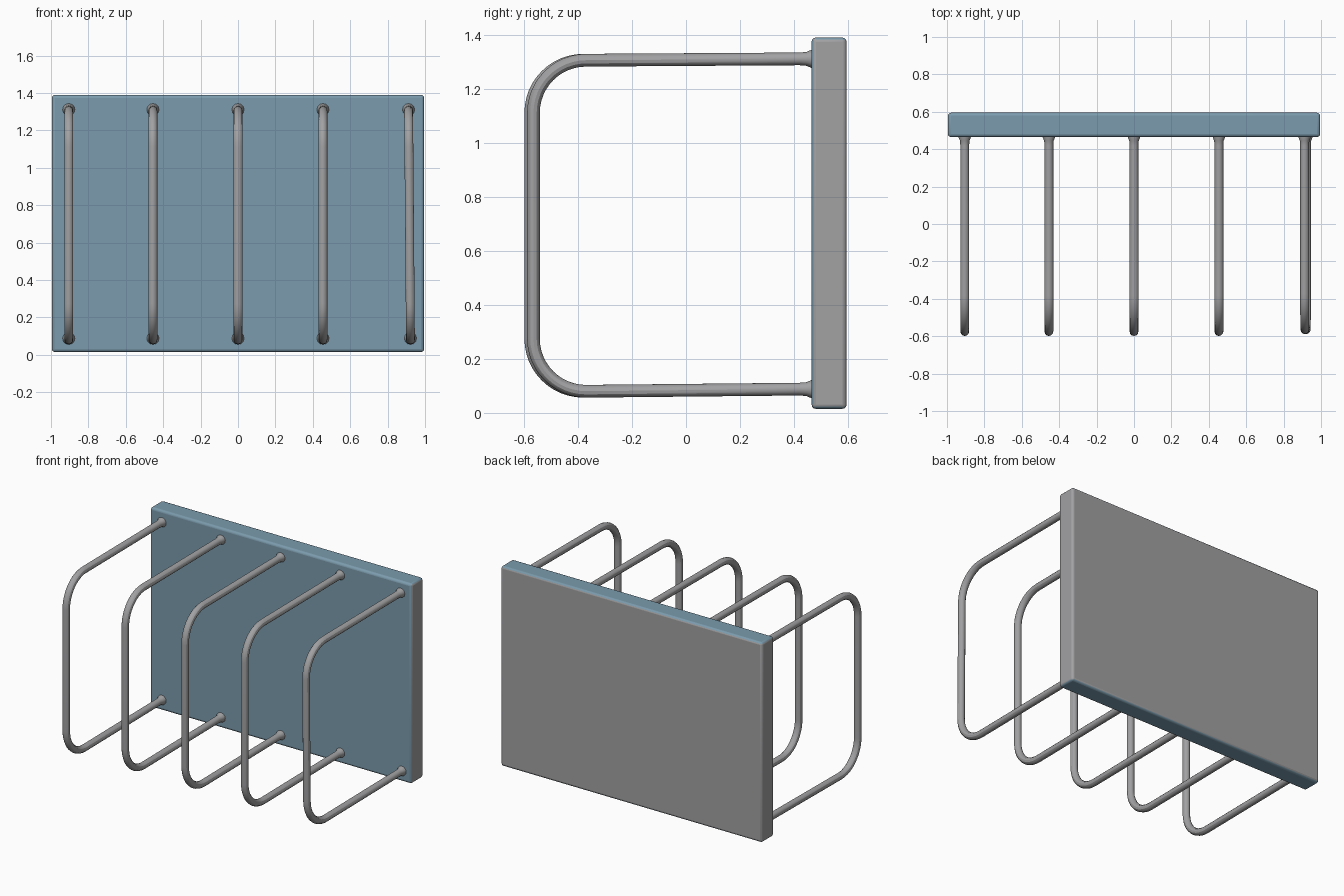
import bpy
from math import sin, cos, pi
from mathutils import Vector

if "Cube" in bpy.data.objects:
    bpy.data.objects.remove(bpy.data.objects["Cube"])


def material(name, rgb):
    m = bpy.data.materials.new(name)
    m.diffuse_color = (*rgb, 1)
    m.use_nodes = True
    m.node_tree.nodes["Principled BSDF"].inputs["Base Color"].default_value = m.diffuse_color
    return m


blue = material("worn_blue", (0.20, 0.33, 0.42))
grey = material("bare_metal", (0.36, 0.36, 0.37))

# Back panel with softened edges; its rear face has worn to grey
bpy.ops.mesh.primitive_cube_add(size=1, location=(0, 0.53, 0.7025))
panel = bpy.context.object
panel.name = "back_panel"
panel.scale = (1.99, 0.13, 1.375)
bpy.ops.object.transform_apply(location=False, rotation=False, scale=True)
panel.data.materials.append(blue)
panel.data.materials.append(grey)
for f in panel.data.polygons:
    f.material_index = 1 if f.normal.y > 0.5 or abs(f.normal.x) > 0.5 else 0
bev = panel.modifiers.new("soft_edges", "BEVEL")
bev.width = 0.016
bev.segments = 3
bpy.ops.object.shade_smooth_by_angle()

# Hoop path in the y-z plane: out from the panel, round two bends, and back
FRONT, BEND, ROD = -0.575, 0.195, 0.0235
TOP, BOTTOM = 1.311, 0.083


def hoop_path(front):
    # Each point is (y, z, thickness); the thick ends are the weld fillets
    pts = [(0.50, TOP, 1.45), (0.463, TOP, 1.4), (0.445, TOP, 1.08), (0.42, TOP, 1)]
    for cz, start in ((TOP - 0.005 - BEND, pi / 2), (BOTTOM - 0.003 + BEND, pi)):
        for i in range(13):
            a = start + pi / 2 * i / 12
            pts.append((front + BEND + BEND * cos(a), cz + BEND * sin(a), 1))
    low = BOTTOM + 0.005
    pts += [(0.42, low, 1), (0.445, low, 1.08), (0.463, low, 1.4), (0.50, low, 1.45)]
    return pts


def hoop(name, x_top, x_bottom, front):
    curve = bpy.data.curves.new(name, "CURVE")
    curve.dimensions = "3D"
    curve.bevel_depth = ROD
    curve.bevel_resolution = 4
    curve.use_fill_caps = True
    path = hoop_path(front)
    spline = curve.splines.new("POLY")
    spline.points.add(len(path) - 1)
    for p, (y, z, r) in zip(spline.points, path):
        t = (TOP - z) / (TOP - BOTTOM)
        p.co = (x_top + (x_bottom - x_top) * t, y, z, 1)
        p.radius = r
    ob = bpy.data.objects.new(name, curve)
    bpy.context.collection.objects.link(ob)
    curve.materials.append(grey)
    # Turn the swept rod into a smooth mesh
    bpy.ops.object.select_all(action="DESELECT")
    ob.select_set(True)
    bpy.context.view_layer.objects.active = ob
    bpy.ops.object.convert(target="MESH")
    bpy.ops.object.shade_smooth_by_angle()


# Five hoops, the right-hand one slightly bent out of true
for i, (xt, xb, front) in enumerate([
        (-0.905, -0.905, FRONT), (-0.455, -0.455, FRONT), (0, 0, FRONT),
        (0.454, 0.454, FRONT), (0.912, 0.922, FRONT + 0.01)]):
    hoop(f"divider_hoop_{i + 1}", xt, xb, front)
